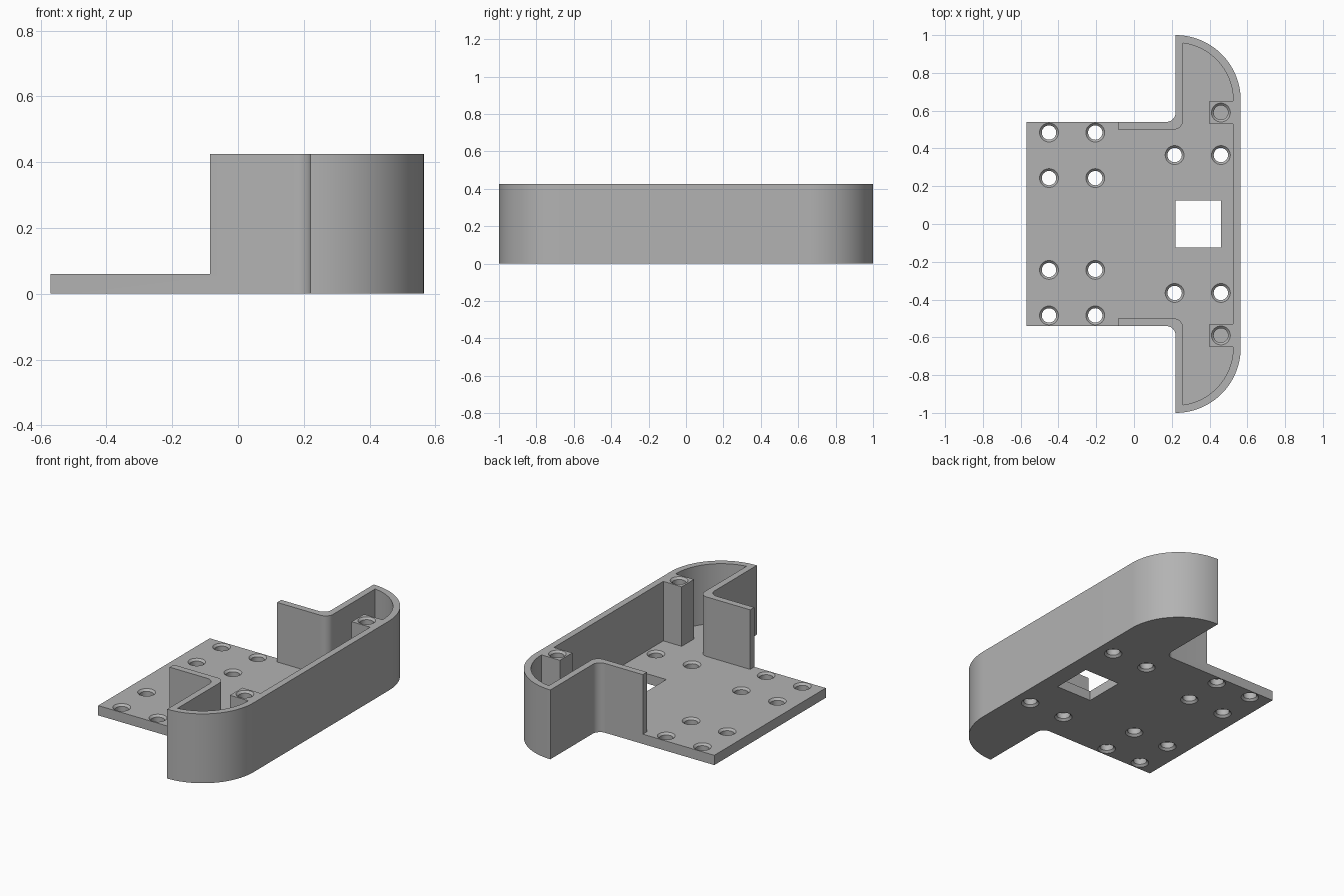
import bpy, bmesh, math

if "Cube" in bpy.data.objects:
    bpy.data.objects.remove(bpy.data.objects["Cube"], do_unlink=True)

FLOOR, TOP = 0.06, 0.425       # floor thickness and wall height
WALL = 0.04                    # wall thickness
BACK, FRONT = -0.57, 0.565     # extent along x
SIDE, SHOULDER = 0.54, 0.22    # plate half width, where the wings begin
BEND = 0.05                    # fillet radius at the shoulders
ARC_Y = 0.655                  # centre of the wing arcs
ARC_R = FRONT - SHOULDER

grey = bpy.data.materials.new("plain_grey")
grey.use_nodes = True
colour = (0.45, 0.45, 0.45, 1)
grey.diffuse_color = colour
grey.node_tree.nodes["Principled BSDF"].inputs["Base Color"].default_value = colour


def arc(cx, cy, r, start, end, steps):
    """Points along an arc, angles in degrees."""
    angles = [math.radians(start + (end - start) * i / steps) for i in range(steps + 1)]
    return [(cx + r * math.cos(a), cy + r * math.sin(a)) for a in angles]


def mirrored(half):
    """Close a half outline by mirroring it across the x axis."""
    return half + [(x, -y) for x, y in reversed(half)]


def to_object(name, bm):
    bmesh.ops.recalc_face_normals(bm, faces=bm.faces)
    mesh = bpy.data.meshes.new(name)
    bm.to_mesh(mesh)
    bm.free()
    mesh.materials.append(grey)
    obj = bpy.data.objects.new(name, mesh)
    bpy.context.collection.objects.link(obj)
    return obj


def prism(name, outline, z0, z1):
    bm = bmesh.new()
    face = bm.faces.new([bm.verts.new((x, y, z0)) for x, y in outline])
    new = bmesh.ops.extrude_face_region(bm, geom=[face])["geom"]
    bmesh.ops.translate(bm, vec=(0, 0, z1 - z0),
                        verts=[v for v in new if isinstance(v, bmesh.types.BMVert)])
    return to_object(name, bm)


def lathe(bm, x, y, profile, sides=32):
    """Add a capped solid of revolution from (radius, height) pairs."""
    rings = []
    for r, z in profile:
        rings.append([bm.verts.new((px, py, z))
                      for px, py in arc(x, y, r, 0, 360, sides)[:-1]])
    for low, high in zip(rings, rings[1:]):
        for i in range(sides):
            j = (i + 1) % sides
            bm.faces.new((low[i], low[j], high[j], high[i]))
    bm.faces.new(rings[0])
    bm.faces.new(rings[-1])


def cut(target, cutter):
    cutter.hide_render = True
    mod = target.modifiers.new("cut", "BOOLEAN")
    mod.operation, mod.solver, mod.object = "DIFFERENCE", "EXACT", cutter
    bpy.context.view_layer.objects.active = target
    bpy.ops.object.modifier_apply(modifier=mod.name)
    bpy.data.objects.remove(cutter, do_unlink=True)


# Solid body: rectangular plate flaring into two rounded wings
outer = [(BACK, SIDE)]
outer += arc(SHOULDER - BEND, SIDE + BEND, BEND, -90, 0, 10)
outer += arc(SHOULDER, ARC_Y, ARC_R, 90, 0, 32)
body = prism("mounting_bracket", mirrored(outer), 0, TOP)

# Cavity: leaves the thin walls and the two square screw posts
inside = SHOULDER + WALL
inner_r = ARC_R - WALL
first = math.degrees(math.acos(WALL / inner_r))
POST_X, POST_Y, POST = 0.46, 0.59, 0.06
cavity = [(BACK - 0.1, SIDE + 0.1), (-0.085, SIDE + 0.1), (-0.085, SIDE - WALL)]
cavity += arc(inside - BEND, SIDE - WALL + BEND, BEND, -90, 0, 10)
cavity += arc(SHOULDER, ARC_Y, inner_r, first, 0, 28)
cavity += [(FRONT - WALL, POST_Y + POST), (POST_X - POST, POST_Y + POST),
           (POST_X - POST, POST_Y - POST), (FRONT - WALL, POST_Y - POST)]
cut(body, prism("cavity_cutter", mirrored(cavity), FLOOR, TOP + 0.1))

# Cable window through the floor
window = mirrored([(SHOULDER, 0.124), (POST_X, 0.124)])
cut(body, prism("window_cutter", window, -0.1, FLOOR + 0.1))

# Chamfered screw holes: through the floor, and blind in the posts
R, RIM, CHAMFER = 0.038, 0.05, 0.012
through = [(RIM, -0.02), (RIM, 0), (R, CHAMFER),
           (R, FLOOR - CHAMFER), (RIM, FLOOR), (RIM, FLOOR + 0.02)]
blind = [(R, 0.15), (R, TOP - CHAMFER), (RIM, TOP), (RIM, TOP + 0.02)]
spots = [(x, y) for x in (-0.45, -0.205) for y in (0.243, 0.484)]
spots += [(x, 0.365) for x in (0.215, POST_X)]
bm = bmesh.new()
for side in (1, -1):
    for x, y in spots:
        lathe(bm, x, side * y, through)
    lathe(bm, POST_X, side * POST_Y, blind)
cut(body, to_object("hole_cutter", bm))

# Smooth the curved walls, keep the edges crisp
bpy.ops.object.select_all(action="DESELECT")
body.select_set(True)
bpy.context.view_layer.objects.active = body
bpy.ops.object.shade_smooth_by_angle(angle=math.radians(30))
